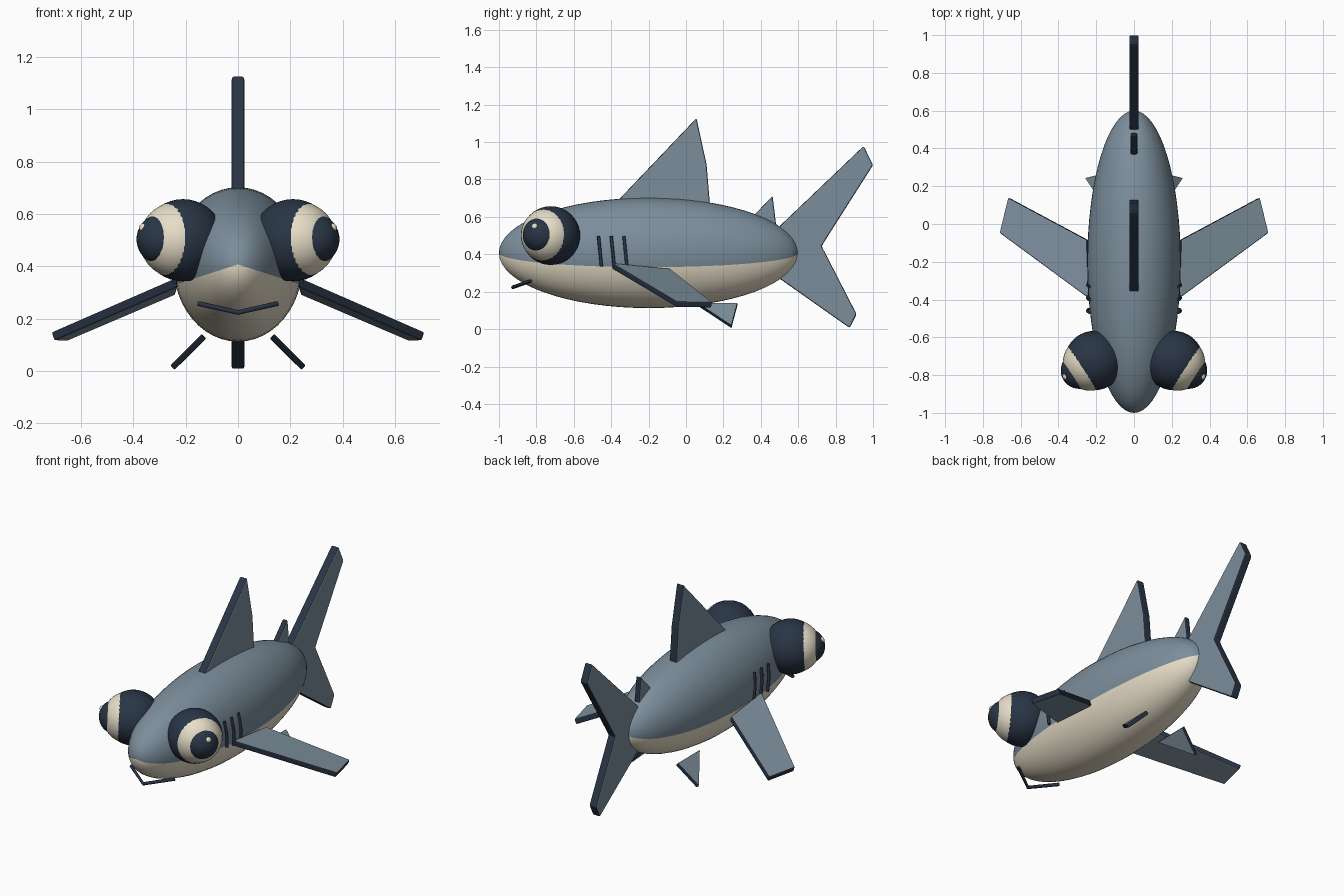
import bpy, bmesh, math
from mathutils import Matrix, Vector

if "Cube" in bpy.data.objects:
    bpy.data.objects.remove(bpy.data.objects["Cube"])


def material(name, rgb):
    m = bpy.data.materials.new(name)
    m.diffuse_color = (*rgb, 1)
    m.use_nodes = True
    m.node_tree.nodes["Principled BSDF"].inputs["Base Color"].default_value = m.diffuse_color
    return m


SLATE = material("slate", (0.20, 0.27, 0.33))
NAVY = material("navy", (0.022, 0.036, 0.06))
CREAM = material("cream", (0.80, 0.73, 0.58))


def make_object(name, bm, mats, smooth=False):
    bmesh.ops.recalc_face_normals(bm, faces=bm.faces)
    me = bpy.data.meshes.new(name)
    for f in bm.faces:
        f.smooth = smooth
    bm.to_mesh(me)
    bm.free()
    for m in mats:
        me.materials.append(m)
    ob = bpy.data.objects.new(name, me)
    bpy.context.collection.objects.link(ob)
    return ob


def ball(name, center, radius, mat, segs=40):
    bm = bmesh.new()
    bmesh.ops.create_uvsphere(bm, u_segments=segs, v_segments=segs // 2, radius=radius,
                              matrix=Matrix.Translation(center))
    return make_object(name, bm, [mat], True)


def fin(name, points, thickness, bevel=0.006):
    """Flat plate with slate sides and a navy rim."""
    pts = [Vector(p) for p in points]
    normal = (pts[1] - pts[0]).cross(pts[-1] - pts[0]).normalized()
    off = normal * thickness / 2
    bm = bmesh.new()
    a = [bm.verts.new(p - off) for p in pts]
    b = [bm.verts.new(p + off) for p in pts]
    bm.faces.new(a)
    bm.faces.new(b)
    for i in range(len(pts)):
        j = (i + 1) % len(pts)
        bm.faces.new((a[i], a[j], b[j], b[i])).material_index = 1
    ob = make_object(name, bm, [SLATE, NAVY])
    mod = ob.modifiers.new("bevel", "BEVEL")
    mod.width = bevel
    mod.segments = 2
    mod.limit_method = "ANGLE"
    mod.angle_limit = math.radians(40)
    return ob


def bar(name, path, half_w, half_h):
    """Rectangular strip following a path; half_w lies along y or in plan, half_h along z."""
    cu = bpy.data.curves.new(name, "CURVE")
    cu.dimensions = "3D"
    cu.bevel_depth = half_w
    cu.bevel_resolution = half_h
    cu.use_fill_caps = True
    sp = cu.splines.new("POLY")
    sp.points.add(len(path) - 1)
    for p, co in zip(sp.points, path):
        p.co = (*co, 1)
    cu.materials.append(NAVY)
    ob = bpy.data.objects.new(name, cu)
    bpy.context.collection.objects.link(ob)
    return ob


# Body: ellipsoid with poles at nose and tail, cream belly below a meridian
C = Vector((0, -0.2, 0.4075))
bm = bmesh.new()
bmesh.ops.create_uvsphere(bm, u_segments=48, v_segments=32, radius=1,
                          matrix=Matrix.Rotation(math.pi / 2, 4, "X"))
for f in bm.faces:
    c = f.calc_center_median()
    if math.atan2(c.z, abs(c.x)) < math.radians(-15):
        f.material_index = 1
bmesh.ops.transform(bm, verts=bm.verts,
                    matrix=Matrix.Translation(C) @ Matrix.Diagonal((0.247, 0.8, 0.295, 1)))
make_object("body", bm, [SLATE, CREAM], True)

# Upright fins on the centre line, as (y, z) profiles
profiles = {
    "dorsal_fin": [(-0.39, 0.66), (0.056, 1.128), (0.11, 0.88), (0.13, 0.64)],
    "rear_dorsal_fin": [(0.36, 0.605), (0.463, 0.712), (0.485, 0.53), (0.4, 0.52)],
    "tail_fin": [(0.5, 0.55), (0.95, 0.979), (1.0, 0.877), (0.725, 0.444),
                 (0.912, 0.08), (0.875, 0.006), (0.5, 0.27)],
}
for name, prof in profiles.items():
    fin(name, [(0, y, z) for y, z in prof], 0.036 if "rear" in name else 0.05, 0.008)

for side, s in (("right", 1), ("left", -1)):
    def at(x, y, z):
        return Vector((s * x, y, z))

    # Paired fins
    fin(side + "_pectoral_fin", [at(0.235, -0.395, 0.338), at(0.245, -0.085, 0.308),
                                 at(0.662, 0.138, 0.13), at(0.707, -0.048, 0.132)], 0.034)
    fin(side + "_pelvic_fin", [at(0.13, 0.06, 0.133), at(0.13, 0.275, 0.133),
                               at(0.252, 0.243, 0.012)], 0.024, 0.004)

    # Eye: nested balls stepping outward along the gaze direction
    eye = at(0.21, -0.723, 0.5)
    gaze = at(0.84, -0.545, 0.04)
    ball(side + "_eye_socket", eye, 0.157, NAVY)
    ball(side + "_eyeball", eye + gaze * 0.025, 0.146, CREAM)
    ball(side + "_pupil", eye + gaze * 0.095, 0.098, NAVY)
    ball(side + "_eye_glint", at(0.36, -0.807, 0.547), 0.018, CREAM, 20)

    # Gill slits
    for i in range(3):
        y = -0.46 + 0.068 * i
        bar(f"{side}_gill_{i + 1}", [at(0.236, y - 0.008, 0.497), at(0.246, y, 0.417),
                                     at(0.242, y + 0.008, 0.335)], 0.009, 1)

# Mouth
bar("mouth", [(-0.15, -0.83, 0.258), (0, -0.925, 0.224), (0.15, -0.83, 0.258)], 0.01, 1)
